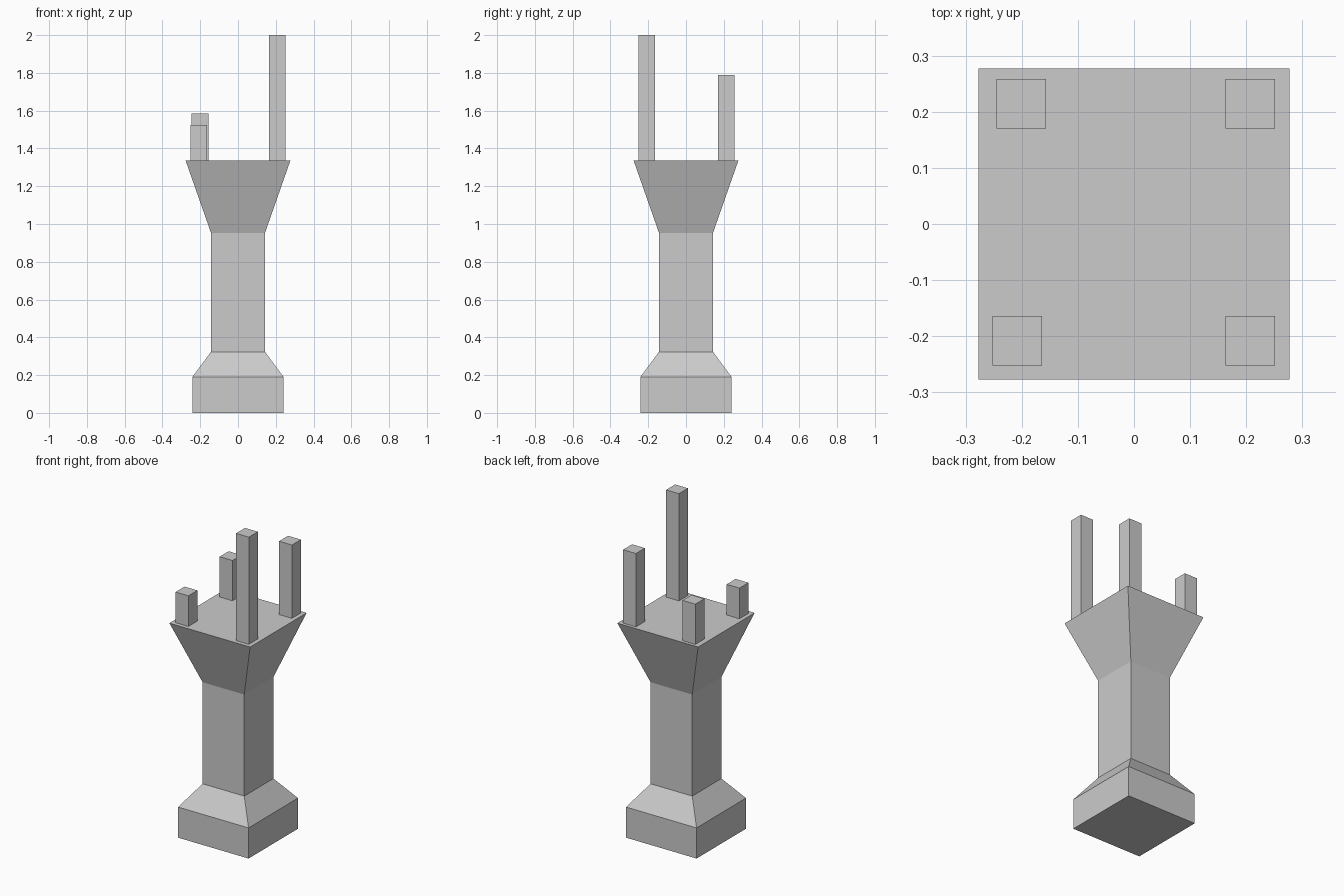
import bpy
import bmesh

cube = bpy.data.objects.get("Cube")
if cube:
    bpy.data.objects.remove(cube, do_unlink=True)

stone = bpy.data.materials.new("grey_stone")
stone.use_nodes = True
GREY = (0.6, 0.6, 0.6, 1.0)
stone.diffuse_color = GREY
stone.node_tree.nodes["Principled BSDF"].inputs["Base Color"].default_value = GREY


def square_loft(name, sections, center=(0, 0)):
    """Stack square sections given as (half width, height) and cap both ends."""
    bm = bmesh.new()
    cx, cy = center
    rings = [[bm.verts.new((cx + sx * h, cy + sy * h, z))
              for sx, sy in ((-1, -1), (1, -1), (1, 1), (-1, 1))]
             for h, z in sections]
    for low, high in zip(rings, rings[1:]):
        for i in range(4):
            j = (i + 1) % 4
            bm.faces.new((low[i], low[j], high[j], high[i]))
    bm.faces.new(rings[0][::-1])
    bm.faces.new(rings[-1])
    mesh = bpy.data.meshes.new(name)
    bm.to_mesh(mesh)
    bm.free()
    mesh.materials.append(stone)
    obj = bpy.data.objects.new(name, mesh)
    bpy.context.collection.objects.link(obj)
    return obj


# Plinth, tapered foot, shaft and flared capital in one profile
TOP = 1.335
square_loft("pedestal", [(0.242, 0), (0.242, 0.19), (0.143, 0.323),
                         (0.143, 0.953), (0.277, TOP)])

# Four corner posts of uneven height
posts = {
    "front_left_post": (0.207, -0.208, 2.0),
    "back_left_post": (0.207, 0.214, 1.79),
    "front_right_post": (-0.208, -0.208, 1.525),
    "back_right_post": (-0.201, 0.214, 1.585),
}
for name, (x, y, height) in posts.items():
    square_loft(name, [(0.044, TOP), (0.044, height)], (x, y))
